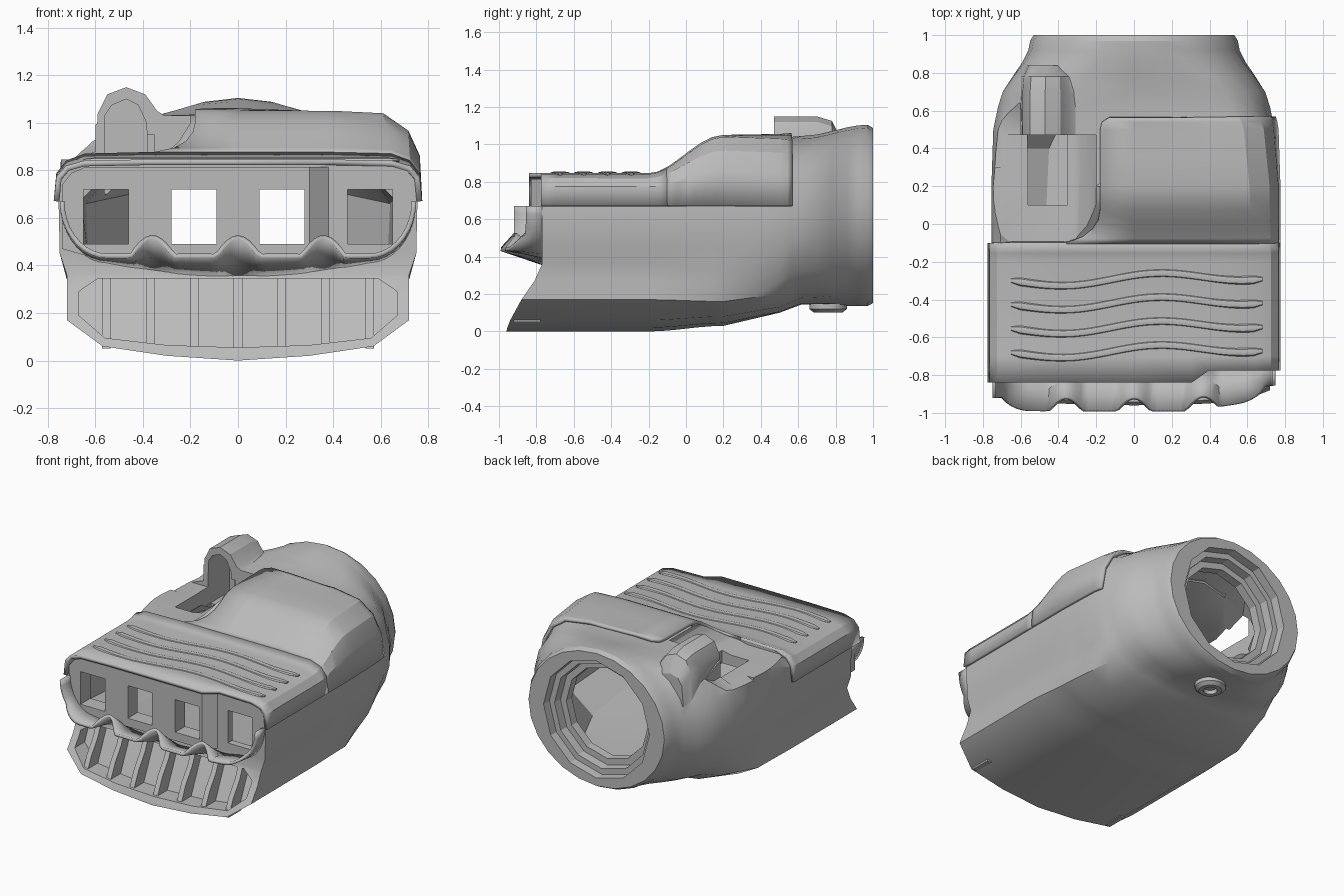
import bpy, bmesh, math
from mathutils import Vector

if "Cube" in bpy.data.objects:
    bpy.data.objects.remove(bpy.data.objects["Cube"])

GREY = bpy.data.materials.new("plain grey")
GREY.diffuse_color = (0.5, 0.5, 0.5, 1)
GREY.use_nodes = True
GREY.node_tree.nodes["Principled BSDF"].inputs["Base Color"].default_value = GREY.diffuse_color


def finish(name, bm):
    bmesh.ops.remove_doubles(bm, verts=bm.verts, dist=1e-5)
    bmesh.ops.recalc_face_normals(bm, faces=bm.faces)
    me = bpy.data.meshes.new(name)
    bm.to_mesh(me)
    bm.free()
    ob = bpy.data.objects.new(name, me)
    bpy.context.collection.objects.link(ob)
    me.materials.append(GREY)
    return ob


def loft(name, rings, strip=False):
    """Closed skin through rings; strip caps join left and right points."""
    bm = bmesh.new()
    vs = [[bm.verts.new(p) for p in r] for r in rings]
    n = len(rings[0])
    for a, b in zip(vs, vs[1:]):
        for i in range(n):
            j = (i + 1) % n
            bm.faces.new((a[i], a[j], b[j], b[i]))
    for r in (vs[0], vs[-1]):
        if strip:
            for i in range(n // 2):
                q = [r[i], r[i + 1], r[(n - i - 1) % n], r[(n - i) % n]]
                bm.faces.new(list(dict.fromkeys(q)))
        else:
            bm.faces.new(r)
    return finish(name, bm)


def sheet(name, rows, thick):
    bm = bmesh.new()
    vs = [[bm.verts.new(p) for p in r] for r in rows]
    for a, b in zip(vs, vs[1:]):
        for i in range(len(a) - 1):
            bm.faces.new((a[i], a[i + 1], b[i + 1], b[i]))
    ob = finish(name, bm)
    m = ob.modifiers.new("thickness", 'SOLIDIFY')
    m.thickness, m.offset = thick, 0
    return ob


def ring(half, ys):
    """Mirror a half section (bottom centre to top centre) into a full ring."""
    if not isinstance(ys, (list, tuple)):
        ys = [ys] * len(half)
    r = [(x, y, z) for (x, z), y in zip(half, ys)]
    return r + [(-x, y, z) for x, y, z in r[-2:0:-1]]


def prism(name, prof, y0, y1):
    return loft(name, [[(x, y, z) for x, z in prof] for y in (y0, y1)])


def box(name, x0, x1, y0, y1, z0, z1):
    return prism(name, [(x0, z0), (x1, z0), (x1, z1), (x0, z1)], y0, y1)


# Key half sections of the housing
front = [(0, 0), (.3, .02), (.57, .06), (.72, .17), (.72, .27), (.72, .36), (.75, .45),
         (.755, .67), (.745, .76), (.71, .8), (.64, .82), (.39, .825), (0, .825)]
middle = [(0, .03), (.3, .045), (.55, .08), (.7, .16), (.72, .25), (.72, .34), (.75, .45),
          (.755, .67), (.745, .85), (.7, .95), (.6, 1.02), (.39, 1.03), (0, 1.03)]
rear = [(0, .1), (.25, .105), (.45, .13), (.62, .2), (.67, .27), (.7, .34), (.74, .45),
        (.745, .67), (.72, .83), (.67, .94), (.57, 1.01), (.37, 1.03), (0, 1.035)]
neck = [(0, .145), (.22, .15), (.42, .18), (.56, .24), (.63, .32), (.68, .41), (.715, .52),
        (.72, .67), (.69, .81), (.62, .92), (.52, .99), (.34, 1.03), (0, 1.045)]


def oval(k):
    return [(.55 * k * math.cos(t), .62 + .485 * k * math.sin(t))
            for t in (math.pi * (i / 12 - .5) for i in range(13))]


KEYS = [(-.78, front), (-.2, front), (.2, middle), (.5, rear), (.62, neck), (.97, oval(1))]


def section(y):
    y = min(max(y, -.78), .97)
    for (ya, a), (yb, b) in zip(KEYS, KEYS[1:]):
        if y <= yb:
            t = (y - ya) / (yb - ya)
            t = t * t * (3 - 2 * t)
            return [tuple(Vector(p).lerp(Vector(q), t)) for p, q in zip(a, b)]


# Main housing with its slanted lower jaw
jaw = [-.96, -.955, -.94, -.88, -.81] + [-.77] * 8
levels = [-.65, -.2, -.13, -.06, 0, .06, .13, .2, .35, .5, .56, .62, .7, .78, .86, .92, .97]
rings = [ring(section(-.78), jaw)] + [ring(section(y), y) for y in levels]
rings.append(ring(oval(.965), 1.0))
housing = loft("housing", rings, True)

parts = []
# Left thumb recess and lowered shoulder
recess = [(-.2, 1.3), (-.2, 1.0), (-.25, .92), (-.31, .87), (-.42, .845), (-1, .845), (-1, 1.3)]
parts.append(('DIFFERENCE', prism("recess_cutter", recess, -.09, .47)))
shoulder = [[(-1, y, .72 + d), (-.6, y, .88 + d), (-.6, y, 1.3), (-1, y, 1.3)]
            for y, d in ((.3, 0), (.55, 0), (.74, .1))]
parts.append(('DIFFERENCE', loft("shoulder_cutter", shoulder)))

# Front wall and rear hood
wall = [[(-.74, y, .47), (-.74, y, .74), (-.7, y, .79), (-.64, y, .815), (xr, y, .815),
         (xr, y, .43), (-.6, y, .43)] for y, xr in ((-.83, .3), (-.755, .4))]
parts.append(('UNION', loft("wall", wall)))
arch = [(-.605, .8), (-.59, 1.04), (-.55, 1.12), (-.47, 1.15), (-.39, 1.12),
        (-.34, 1.05), (-.26, 1.0), (-.24, .8)]
hood = [[(-.45 + (x + .45) * k, y, .8 + (z - .8) * h) for x, z in arch]
        for y, k, h in ((.47, 1, 1), (.7, 1, 1), (.78, .95, .93), (.84, .75, .6))]
parts.append(('UNION', loft("hood", hood)))

# Hollow interior and stepped rear socket
box_half = [(0, .42), (.5, .42), (.66, .48), (.66, .68), (.57, .77), (0, .77)]
mid_half = [(0, .3), (.45, .3), (.63, .44), (.64, .66), (.54, .77), (0, .77)]
end_half = [(0, .26), (.25, .32), (.36, .52), (.36, .72), (.25, .92), (0, .98)]
parts.append(('DIFFERENCE', loft("cavity_cutter", [
    ring(box_half, -.72), ring(mid_half, .4), ring(end_half, .82)], True)))
steps = [(1.1, .42), (.94, .41), (.94, .37), (.88, .365), (.88, .32), (.7, .315)]
socket = [[(r * math.cos(a), y, .62 + r * math.sin(a))
           for a in (math.tau * i / 12 for i in range(12))] for y, r in steps]
parts.append(('DIFFERENCE', loft("socket_cutter", socket)))

# Four front windows, hood tunnel and floor slot
for x in (-.65, -.28, .09, .46):
    parts.append(('DIFFERENCE', box("window_cutter", x, x + .19, -1.1, -.6, .49, .72)))
tunnel = [(-.565, .72), (-.56, 1.03), (-.53, 1.075), (-.47, 1.1), (-.42, 1.075),
          (-.385, 1.0), (-.375, .72)]
parts.append(('DIFFERENCE', prism("tunnel_cutter", tunnel, .38, .71)))
parts.append(('DIFFERENCE', box("slot_cutter", -.562, -.352, .1, .5, .7, .95)))

# Vent pocket in the lower jaw
vent = [(0, .055), (.3, .065), (.56, .095), (.67, .19), (.67, .29), (.59, .345), (0, .345)]
parts.append(('DIFFERENCE', loft("vent_cutter", [
    ring(vent, -1.2), ring(vent, [-.45 * (1 - z) - .39 for x, z in vent])], True)))

for op, tool in parts:
    m = housing.modifiers.new(tool.name, 'BOOLEAN')
    m.operation, m.object, m.solver = op, tool, 'EXACT'
    tool.hide_render = True
bpy.context.view_layer.update()
dg = bpy.context.evaluated_depsgraph_get()
result = bpy.data.meshes.new_from_object(housing.evaluated_get(dg))
housing.modifiers.clear()
housing.data = result
for op, tool in parts:
    bpy.data.objects.remove(tool)

# Vent ribs
rib = [(-.925, .05), (-.87, .17), (-.8, .27), (-.765, .355), (-.64, .355), (-.78, .05)]
for i in range(7):
    x = (i - 3) * .185
    loft("vent_rib", [[(x + s, y, z) for y, z in rib] for s in (-.018, .018)])


# Top cover: full width in front, right side only further back
def cover_row(y, limit=None, lead=None):
    s = section(y)
    top = [(x * 1.006 + .004, z + (.009 if i else 0)) for i, (x, z) in enumerate(s[7:])]
    c = (0, top[-1][1])
    q = (top[4][0] * .77, top[4][1])
    right = top[:5] + [q, c]
    left = [(-x, z) for x, z in right[-2::-1]] if limit is None else [(-limit, c[1])]
    return [(x, y if lead is None else lead(x), z) for x, z in right + left]


def lead(x):
    return -.775 if x > .35 else -.84


sheet("front_cover", [cover_row(-.78, None, lead)] +
      [cover_row(y) for y in (-.7, -.2, -.15, -.1)], .024)
edge = [(-.1, .36), (-.07, .27), (-.03, .22), (.02, .19), (.08, .18), (.14, .18), (.2, .18),
        (.35, .18), (.5, .18), (.54, .17), (.565, .13)]
sheet("rear_cover", [cover_row(y, x) for y, x in edge], .024)

# Wavy grip ridges
for k in range(4):
    path = []
    for i in range(29):
        x = -.65 + 1.33 * i / 28
        y = -.29 - .127 * k + .026 * math.cos((x - .12) * math.tau / .95) + .03 * x
        w = .5 if i in (0, 28) else 1
        path.append([(x, y + .022 * w * math.cos(a), .842 + .012 * w * math.sin(a))
                     for a in (math.tau * j / 8 for j in range(8))])
    loft("grip_ridge", path)

# Scalloped front lip
outer, inner = [], []
N = 72
for i in range(N + 1):
    u = 2 * i / N - 1
    a = abs(u)
    if a < .75:
        ax = a / .75 * .55
        z = .44 + .08 * max(0, math.cos(math.tau * ax / .36)) * (ax < .46)
        zi = .36 + .06 * (ax / .55) ** 2
    else:
        t = (a - .75) / .25 * math.pi / 2
        ax = .55 + .19 * math.sin(t)
        z = .44 + .23 * (1 - math.cos(t))
        zi = .42 + .25 * (1 - math.cos(t))
    x = math.copysign(ax, u)
    y = -.99 + min(.07, .85 * (z - .44)) + max(0, x - .3) * .15
    outer.append((x, y, z))
    inner.append((x, -.76, zi))
between = [tuple(Vector(p).lerp(Vector(q), .5)) for p, q in zip(outer, inner)]
sheet("front_lip", [outer, between, inner], .02)

# Screw boss under the neck
boss = [(.2, .1), (.12, .1), (.1, .075), (.1, .045), (.125, .04)]
loft("screw_boss", [[(r * math.cos(a), .76 + r * math.sin(a), z)
                     for a in (math.tau * i / 16 for i in range(16))] for z, r in boss])

# Shading
for ob in bpy.context.scene.objects:
    ob.select_set(True)
bpy.context.view_layer.objects.active = housing
bpy.ops.object.shade_smooth_by_angle(angle=math.radians(28))
